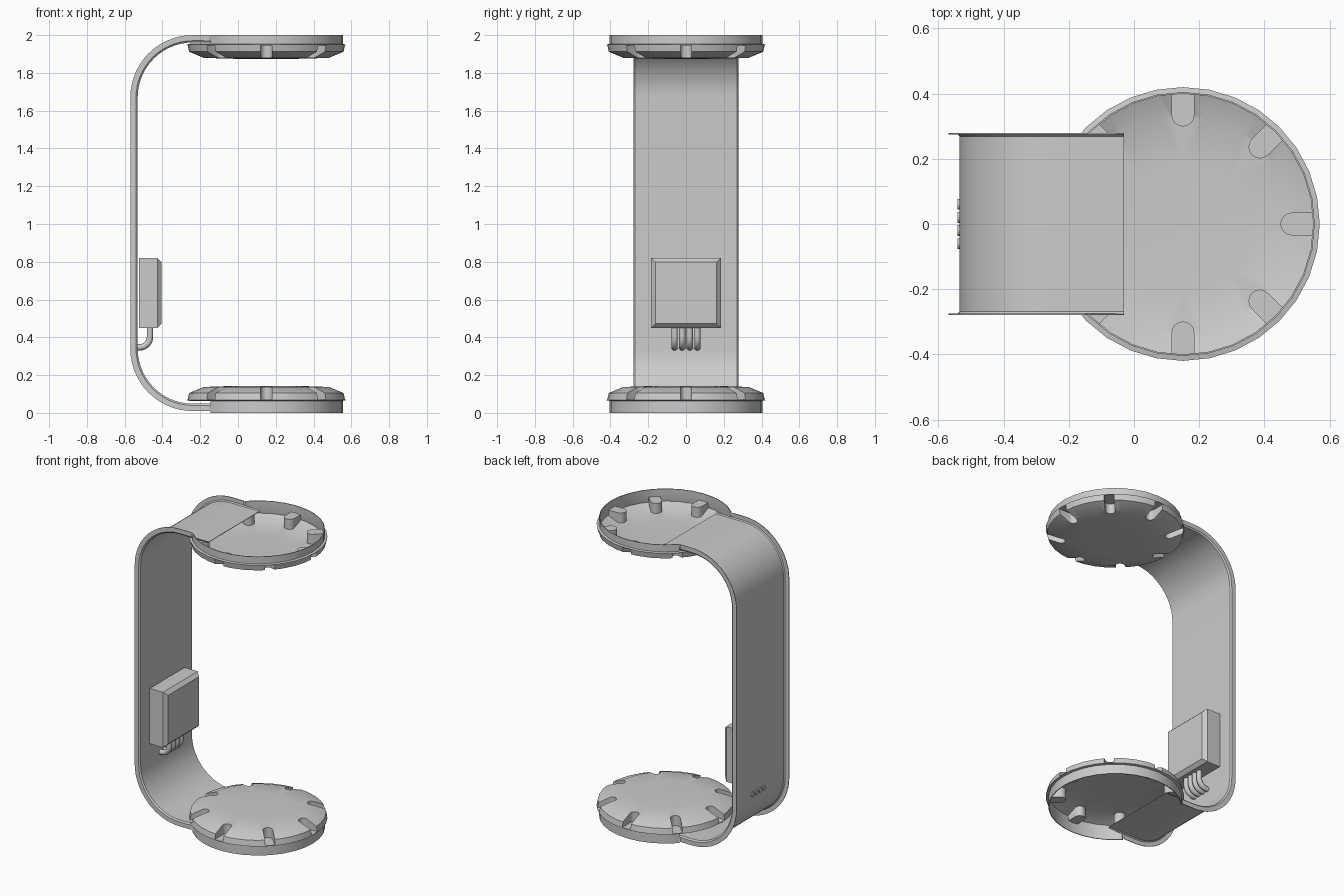
import bpy, bmesh
from math import sin, cos, pi
from mathutils import Matrix

if "Cube" in bpy.data.objects:
    bpy.data.objects.remove(bpy.data.objects["Cube"])

CX = 0.15  # disc centre in x


def make(name, bm):
    bmesh.ops.recalc_face_normals(bm, faces=bm.faces)
    me = bpy.data.meshes.new(name)
    bm.to_mesh(me)
    bm.free()
    ob = bpy.data.objects.new(name, me)
    bpy.context.collection.objects.link(ob)
    return ob


def activate(ob):
    bpy.ops.object.select_all(action='DESELECT')
    ob.select_set(True)
    bpy.context.view_layer.objects.active = ob


def smooth(ob, angle=0.6):
    activate(ob)
    bpy.ops.object.shade_smooth_by_angle(angle=angle)


def subtract(ob, cutter):
    mod = ob.modifiers.new("cut", 'BOOLEAN')
    mod.operation, mod.solver, mod.object = 'DIFFERENCE', 'EXACT', cutter
    activate(ob)
    bpy.ops.object.modifier_apply(modifier="cut")
    bpy.data.objects.remove(cutter)


def prism(bm, pts, z0, z1):
    lo = [bm.verts.new((x, y, z0)) for x, y in pts]
    hi = [bm.verts.new((x, y, z1)) for x, y in pts]
    n = len(pts)
    bm.faces.new(lo[::-1])
    bm.faces.new(hi)
    for i in range(n):
        j = (i + 1) % n
        bm.faces.new((lo[i], lo[j], hi[j], hi[i]))


def revolve(name, prof, n=32):
    # closed solid; first and last profile points are discs
    bm = bmesh.new()
    rings = [[bm.verts.new((CX + r * cos(2 * pi * i / n), r * sin(2 * pi * i / n), z))
              for i in range(n)] for r, z in prof]
    for a, b in zip(rings, rings[1:]):
        for i in range(n):
            j = (i + 1) % n
            bm.faces.new((a[i], a[j], b[j], b[i]))
    bm.faces.new(rings[0])
    bm.faces.new(rings[-1])
    return make(name, bm)


def slots(w, r_in, z0):
    # eight round-ended radial slots
    bm = bmesh.new()
    arc = [(r_in - w * sin(t), w * cos(t)) for t in [pi * k / 8 for k in range(9)]]
    pts = [(0.5, w)] + arc + [(0.5, -w)]
    for k in range(8):
        c, s = cos(k * pi / 4), sin(k * pi / 4)
        prism(bm, [(CX + x * c - y * s, x * s + y * c) for x, y in pts], z0, 0.2)
    return make("slot_cutter", bm)


def disc(name, base, flip):
    # hollow dished disc with slots around the rim
    t = 0.005
    body = revolve(name, [(0.405, base), (0.405, 0.064), (0.42, 0.067), (0.412, 0.105),
                          (0.335, 0.137), (0.2, 0.142), (0.02, 0.143)])
    cavity = revolve("cavity", [(0.405 - t, base - 0.02), (0.405 - t, 0.069), (0.405, 0.102),
                                (0.333, 0.132), (0.2, 0.137), (0.02, 0.138)])
    subtract(cavity, slots(0.03 + t, 0.334, 0.066))
    subtract(body, slots(0.03, 0.334, 0.071))
    subtract(body, cavity)
    # opening in the skirt where the arm enters
    bm = bmesh.new()
    prism(bm, [(-0.4, -0.276), (-0.05, -0.276), (-0.05, 0.276), (-0.4, 0.276)], -0.05, 0.062)
    subtract(body, make("arm_cutter", bm))
    if flip:
        body.data.transform(Matrix.Translation((0, 0, 2.017)) @ Matrix.Scale(-1, 4, (0, 0, 1)))
        body.data.flip_normals()
    smooth(body, 0.5)


disc("lower_disc", 0.0, False)
disc("upper_disc", 0.017, True)

# C-shaped arm: flanged channel section swept along the bend
section = [(-0.277, 0.0), (-0.277, 0.029), (-0.270, 0.037),
           (0.270, 0.037), (0.277, 0.029), (0.277, 0.0)]
R, N = 0.33, 14


def path(d):
    half = [(-0.03, 0.01 + d), (-0.15, 0.01 + d)]
    for k in range(N + 1):
        a = pi / 2 * k / N
        half.append((-0.24 - (R - d) * sin(a), 0.34 - (R - d) * cos(a)))
    return half + [(x, 2.01 - z) for x, z in reversed(half)]


bm = bmesh.new()
lines = [[bm.verts.new((x, y, z)) for x, z in path(d)] for y, d in section]
last = len(lines[0]) - 2
for s in range(5):
    for i in range(last + 1):
        if s in (0, 4) and i in (0, last):
            continue  # flanges stop at the disc skirt
        a, b = lines[s], lines[s + 1]
        bm.faces.new((a[i], a[i + 1], b[i + 1], b[i]))
bmesh.ops.delete(bm, geom=[v for v in bm.verts if not v.link_faces], context='VERTS')
arm = make("curved_arm", bm)
sol = arm.modifiers.new("thickness", 'SOLIDIFY')
sol.thickness, sol.offset = 0.004, 0
activate(arm)
bpy.ops.object.modifier_apply(modifier="thickness")
smooth(arm, 0.5)

# control box with chamfered front
bm = bmesh.new()
loops = []
for x, m in ((-0.525, 0), (-0.427, 0), (-0.404, 0.022)):
    loops.append([bm.verts.new((x, sy * (0.184 - m), 0.635 + sz * (0.185 - m)))
                  for sy, sz in ((-1, -1), (1, -1), (1, 1), (-1, 1))])
for a, b in zip(loops, loops[1:]):
    for i in range(4):
        j = (i + 1) % 4
        bm.faces.new((a[i], a[j], b[j], b[i]))
bm.faces.new(loops[0])
bm.faces.new(loops[-1])
make("control_box", bm)

# four cables from the box through the arm
for k in range(4):
    y = -0.06 + 0.04 * k
    cu = bpy.data.curves.new("cable_%d" % (k + 1), 'CURVE')
    cu.dimensions = '3D'
    cu.bevel_depth, cu.bevel_resolution, cu.use_fill_caps = 0.017, 3, True
    pts = [(-0.466, 0.46)]
    for i in range(9):
        a = pi / 2 * i / 8
        pts.append((-0.521 + 0.055 * cos(a), 0.402 - 0.055 * sin(a)))
    pts.append((-0.541, 0.347))
    sp = cu.splines.new('POLY')
    sp.points.add(len(pts) - 1)
    for p, (x, z) in zip(sp.points, pts):
        p.co = (x, y, z, 1)
    sp.use_smooth = True
    bpy.context.collection.objects.link(bpy.data.objects.new(cu.name, cu))
